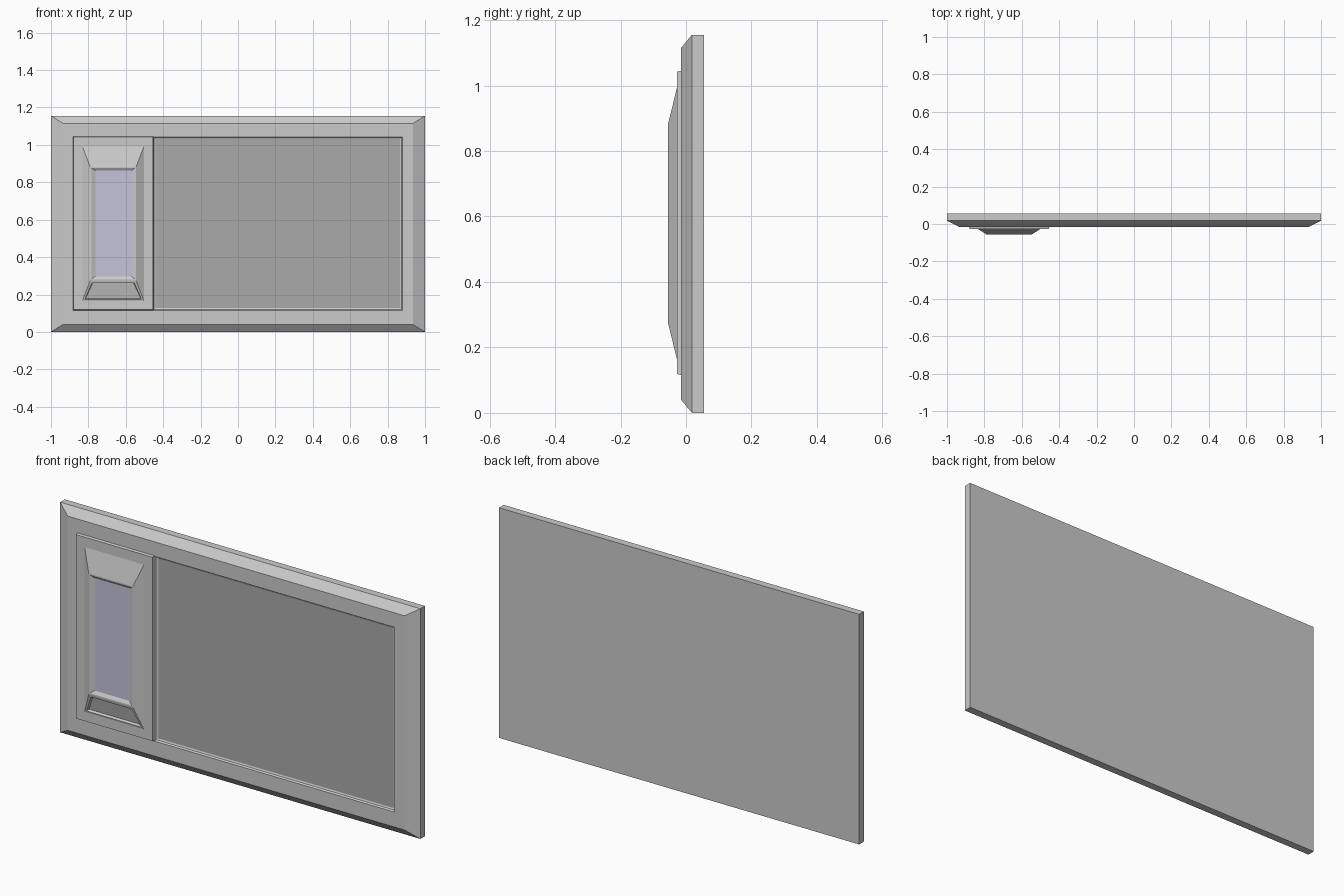
import bpy, bmesh

if "Cube" in bpy.data.objects:
    bpy.data.objects.remove(bpy.data.objects["Cube"])


def material(name, rgb):
    m = bpy.data.materials.new(name)
    m.diffuse_color = (*rgb, 1)
    m.use_nodes = True
    m.node_tree.nodes["Principled BSDF"].inputs["Base Color"].default_value = m.diffuse_color
    return m


def make_object(name, bm, mat=None):
    mesh = bpy.data.meshes.new(name)
    bm.to_mesh(mesh)
    bm.free()
    ob = bpy.data.objects.new(name, mesh)
    bpy.context.collection.objects.link(ob)
    if mat:
        mesh.materials.append(mat)
    return ob


def loft(rings, cap_back=False):
    """Bridge rectangles (x0, x1, z0, z1, y), listed from back to front."""
    bm = bmesh.new()
    loops = [[bm.verts.new(p) for p in
              ((x0, y, z0), (x1, y, z0), (x1, y, z1), (x0, y, z1))]
             for x0, x1, z0, z1, y in rings]
    for a, b in zip(loops, loops[1:]):
        for i in range(4):
            j = (i + 1) % 4
            bm.faces.new((a[i], a[j], b[j], b[i]))
    if cap_back:
        bm.faces.new(loops[0][::-1])
    return bm


def pane(name, ring, mat):
    x0, x1, z0, z1, y = ring
    bm = bmesh.new()
    bm.faces.new([bm.verts.new(p) for p in
                  ((x0, y, z0), (x1, y, z0), (x1, y, z1), (x0, y, z1))])
    return make_object(name, bm, mat)


dark = material("dark_glass", (0.4, 0.4, 0.4))
violet = material("violet_glass", (0.55, 0.55, 0.70))
screen = (-0.44, 0.867, 0.128, 1.03, -0.004)
window = (-0.763, -0.57, 0.297, 0.862, -0.046)

# Frame: flat back, chamfered front, stepped opening for the screen
make_object("frame", loft([
    (-1, 1, 0, 1.155, 0.055),
    (-1, 1, 0, 1.155, 0.018),
    (-0.935, 0.935, 0.04, 1.115, -0.015),
    (-0.455, 0.88, 0.115, 1.042, -0.015),
    (-0.45, 0.875, 0.12, 1.037, -0.007),
    screen], cap_back=True))
pane("screen", screen, dark)

# Side panel: shallow plate, raised housing, sunken window rim
bm = loft([
    (-0.882, -0.452, 0.115, 1.046, -0.012),
    (-0.879, -0.455, 0.119, 1.042, -0.028),
    (-0.832, -0.503, 0.165, 0.992, -0.028),
    (-0.79, -0.545, 0.275, 0.882, -0.055),
    (-0.784, -0.551, 0.282, 0.876, -0.055),
    window])

# Slot sunk into the lower slope of the housing
bm.faces.ensure_lookup_table()
slope = bm.faces[8]
bm.normal_update()
bmesh.ops.inset_individual(bm, faces=[slope], thickness=0.016)
bmesh.ops.inset_individual(bm, faces=[slope], thickness=0.006, depth=-0.012)
make_object("side_panel", bm)
pane("side_window", window, violet)
